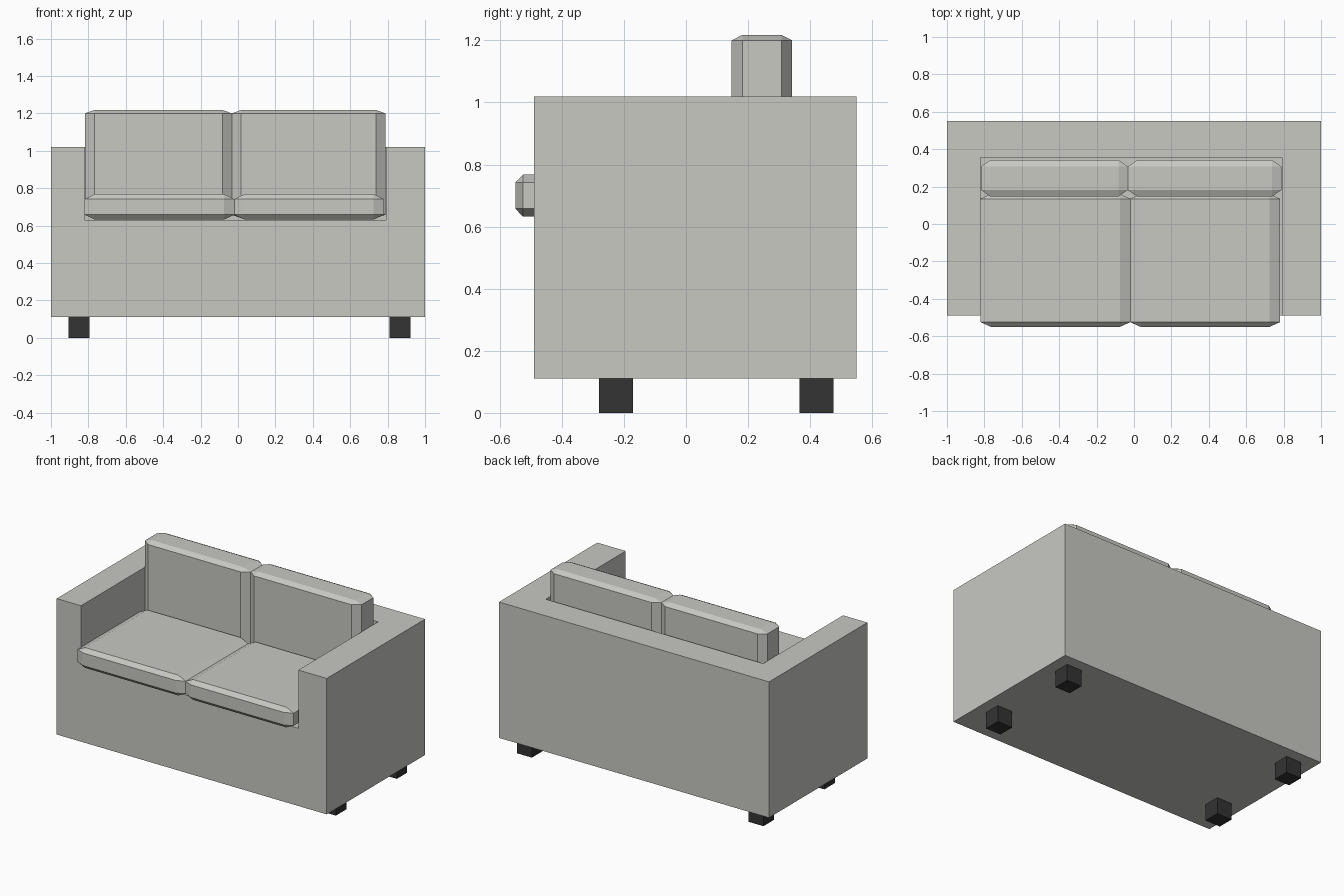
import bpy, bmesh
from mathutils import Vector

if "Cube" in bpy.data.objects:
    bpy.data.objects.remove(bpy.data.objects["Cube"])


def material(name, rgb):
    m = bpy.data.materials.new(name)
    m.diffuse_color = (*rgb, 1)
    m.use_nodes = True
    m.node_tree.nodes["Principled BSDF"].inputs["Base Color"].default_value = m.diffuse_color
    return m


fabric = material("grey fabric", (0.58, 0.58, 0.545))
dark = material("dark legs", (0.033, 0.033, 0.033))


def box(name, lo, hi, mat, chamfer=None):
    """Box from corner to corner; chamfer gives the cut size along each axis."""
    lo, hi = Vector(lo), Vector(hi)
    size, mid = hi - lo, (hi + lo) / 2
    bm = bmesh.new()
    if chamfer:
        # each corner becomes three points, one on each face
        for sx in (-1, 1):
            for sy in (-1, 1):
                for sz in (-1, 1):
                    s = (sx, sy, sz)
                    for axis in range(3):
                        bm.verts.new([mid[i] + s[i] * (size[i] / 2 - (0 if i == axis else chamfer[i]))
                                      for i in range(3)])
        bmesh.ops.convex_hull(bm, input=bm.verts[:])
        bmesh.ops.dissolve_limit(bm, angle_limit=0.01, verts=bm.verts[:], edges=bm.edges[:])
    else:
        bmesh.ops.create_cube(bm, size=1)
        for v in bm.verts:
            v.co = Vector([mid[i] + v.co[i] * size[i] for i in range(3)])
    bmesh.ops.recalc_face_normals(bm, faces=bm.faces[:])
    me = bpy.data.meshes.new(name)
    bm.to_mesh(me)
    bm.free()
    me.materials.append(mat)
    ob = bpy.data.objects.new(name, me)
    bpy.context.collection.objects.link(ob)
    return ob


# Sofa frame: a block with the seating space cut out
frame = box("sofa_frame", (-1, -0.49, 0.11), (1, 0.55, 1.02), fabric)
cutter = box("seat_space_cutter", (-0.82, -0.8, 0.63), (0.79, 0.355, 1.5), fabric)
cutter.hide_render = True
mod = frame.modifiers.new("seat space", 'BOOLEAN')
mod.operation = 'DIFFERENCE'
mod.solver = 'EXACT'
mod.object = cutter
bpy.context.view_layer.objects.active = frame
bpy.ops.object.modifier_apply(modifier=mod.name)
bpy.data.objects.remove(cutter)

# Seat cushions
for side, x0, x1 in (("left", -0.82, -0.02), ("right", -0.02, 0.78)):
    box(f"seat_cushion_{side}", (x0, -0.55, 0.632), (x1, 0.16, 0.768), fabric, (0.055, 0.025, 0.026))

# Back cushions
for side, x0, x1 in (("left", -0.818, -0.033), ("right", -0.033, 0.788)):
    box(f"back_cushion_{side}", (x0, 0.147, 0.64), (x1, 0.342, 1.218), fabric, (0.05, 0.035, 0.018))

# Legs
for side, x in (("left", -0.85), ("right", 0.865)):
    for end, y in (("front", -0.225), ("back", 0.42)):
        box(f"{end}_leg_{side}", (x - 0.056, y - 0.055, 0), (x + 0.056, y + 0.055, 0.11), dark)
